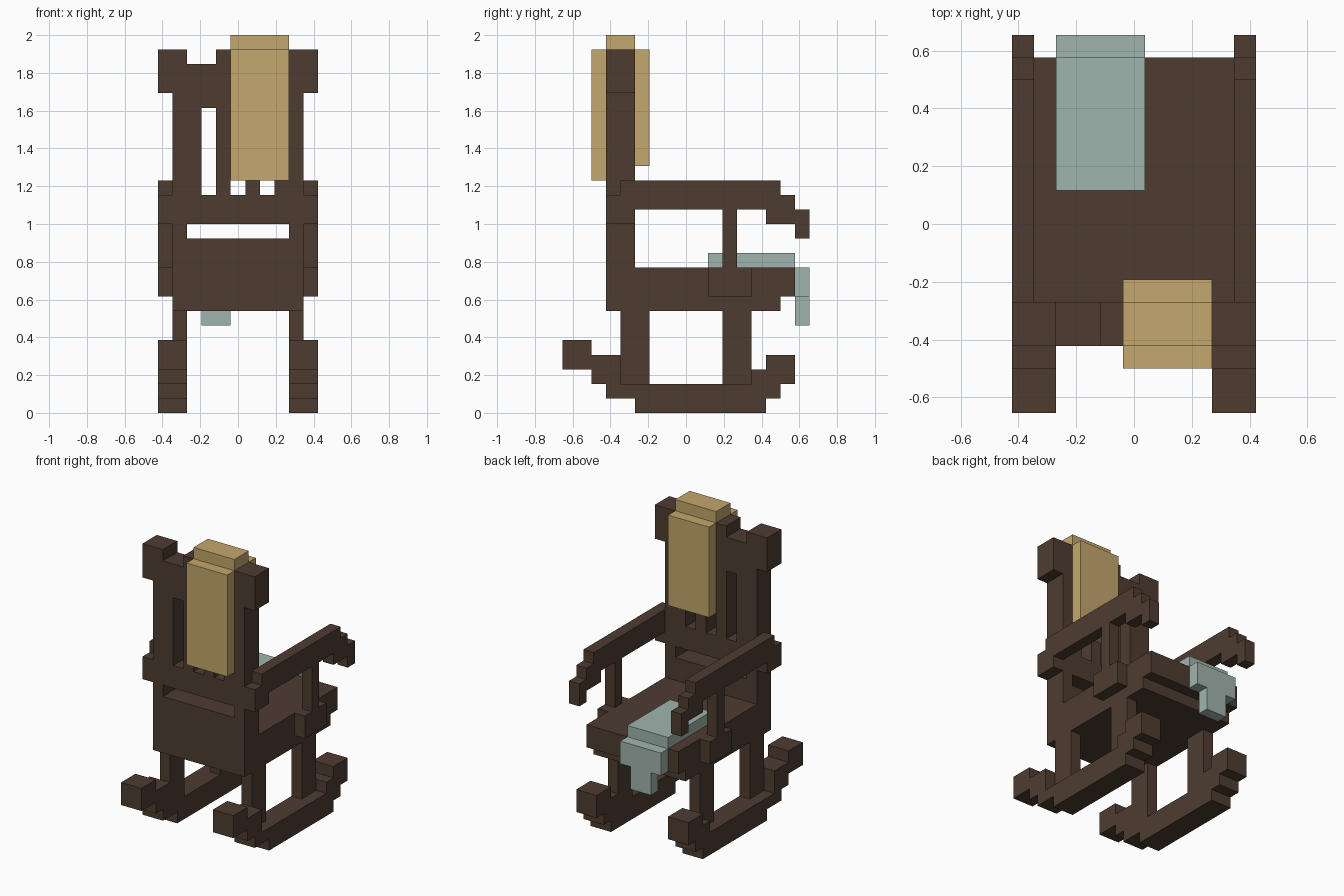
import bpy, bmesh
from mathutils import Vector

if "Cube" in bpy.data.objects:
    bpy.data.objects.remove(bpy.data.objects["Cube"])

U = 2 / 26              # one block of the 11 x 17 x 26 block grid


def material(name, rgb):
    m = bpy.data.materials.new(name)
    m.diffuse_color = (*rgb, 1)
    m.use_nodes = True
    m.node_tree.nodes["Principled BSDF"].inputs["Base Color"].default_value = m.diffuse_color
    return m


WOOD = material("dark wood", (0.076, 0.046, 0.031))
TAN = material("tan cloth", (0.552, 0.386, 0.153))
TEAL = material("pale teal cloth", (0.352, 0.456, 0.423))


def prism(name, outline, axis, lo, hi, mat):
    """Extrude an outline (in grid units) along x (outline is y,z) or y (outline is x,z)."""
    def place(a, b, d):
        x, y = (d, a) if axis == "x" else (a, d)
        return Vector((x - 5.5, y - 8.5, b)) * U
    bm = bmesh.new()
    near = [bm.verts.new(place(a, b, lo)) for a, b in outline]
    far = [bm.verts.new(place(a, b, hi)) for a, b in outline]
    bm.faces.new(near)
    bm.faces.new(far)
    n = len(outline)
    for i in range(n):
        k = (i + 1) % n
        bm.faces.new((near[i], near[k], far[k], far[i]))
    bmesh.ops.recalc_face_normals(bm, faces=bm.faces)
    me = bpy.data.meshes.new(name)
    bm.to_mesh(me)
    bm.free()
    me.materials.append(mat)
    ob = bpy.data.objects.new(name, me)
    bpy.context.collection.objects.link(ob)
    return ob


def box(name, x, y, z, mat):
    outline = [(y[0], z[0]), (y[1], z[0]), (y[1], z[1]), (y[0], z[1])]
    return prism(name, outline, "x", x[0], x[1], mat)


# Backrest: one outline with knobs and crest, slots cut through it
back = prism("backrest", [(1, 7), (10, 7), (10, 22), (11, 22), (11, 25), (9, 25), (9, 24), (7, 24),
                          (7, 25), (4, 25), (4, 24), (2, 24), (2, 25), (0, 25), (0, 22), (1, 22)],
             "y", 3, 5, WOOD)
slots = [((2, 9), (12, 13))] + [((i, i + 1), (15, 21)) for i in (3, 5, 7)]
cutters = []
for x, z in slots:
    cut = box("slot_cutter", x, (2, 6), z, WOOD)
    cut.hide_render = True
    mod = back.modifiers.new("slot", "BOOLEAN")
    mod.operation, mod.solver, mod.object = "DIFFERENCE", "EXACT", cut
    cutters.append(cut)
dg = bpy.context.evaluated_depsgraph_get()
mesh = bpy.data.meshes.new_from_object(back.evaluated_get(dg))
back.modifiers.clear()
back.data = mesh
for cut in cutters:
    bpy.data.objects.remove(cut)

# Seat with a stepped front edge
prism("seat", [(5, 7), (15, 7), (15, 8), (16, 8), (16, 10), (5, 10)], "x", 1, 10, WOOD)

# Parts that repeat left and right
ROCKER = [(0, 3), (2, 3), (2, 2), (3, 2), (3, 1), (5, 1), (5, 0), (14, 0), (14, 1), (15, 1), (15, 2),
          (16, 2), (16, 4), (14, 4), (14, 3), (13, 3), (13, 2), (4, 2), (4, 4), (2, 4), (2, 5), (0, 5)]
ARM = [(3, 13), (5, 13), (5, 14), (14, 14), (14, 13), (16, 13), (16, 12), (17, 12), (17, 14),
       (16, 14), (16, 15), (15, 15), (15, 16), (4, 16), (4, 15), (3, 15)]
for side in ("left", "right"):
    def span(a, b):
        return (a, b) if side == "left" else (11 - b, 11 - a)
    prism(side + "_rocker", ROCKER, "x", *span(0, 2), WOOD)
    prism(side + "_armrest", ARM, "x", *span(0, 1), WOOD)
    box(side + "_arm_post", span(0, 1), (11, 12), (10, 14), WOOD)
    box(side + "_arm_post_base", span(0, 1), (10, 13), (8, 10), WOOD)
    box(side + "_rear_leg", span(1, 2), (4, 6), (2, 7), WOOD)
    box(side + "_front_leg", span(1, 2), (11, 13), (2, 7), WOOD)

# Tan cloth hung over the backrest
box("tan_cloth_outer_flap", (5, 9), (2, 3), (16, 25), TAN)
box("tan_cloth_top", (5, 9), (3, 5), (25, 26), TAN)
box("tan_cloth_inner_flap", (5, 9), (5, 6), (17, 25), TAN)

# Teal cloth lying on the seat and hanging over its edge
box("teal_cloth_top", (2, 6), (10, 16), (10, 11), TEAL)
prism("teal_cloth_flap", [(2, 8), (3, 8), (3, 6), (5, 6), (5, 8), (6, 8), (6, 10), (2, 10)],
      "y", 16, 17, TEAL)
